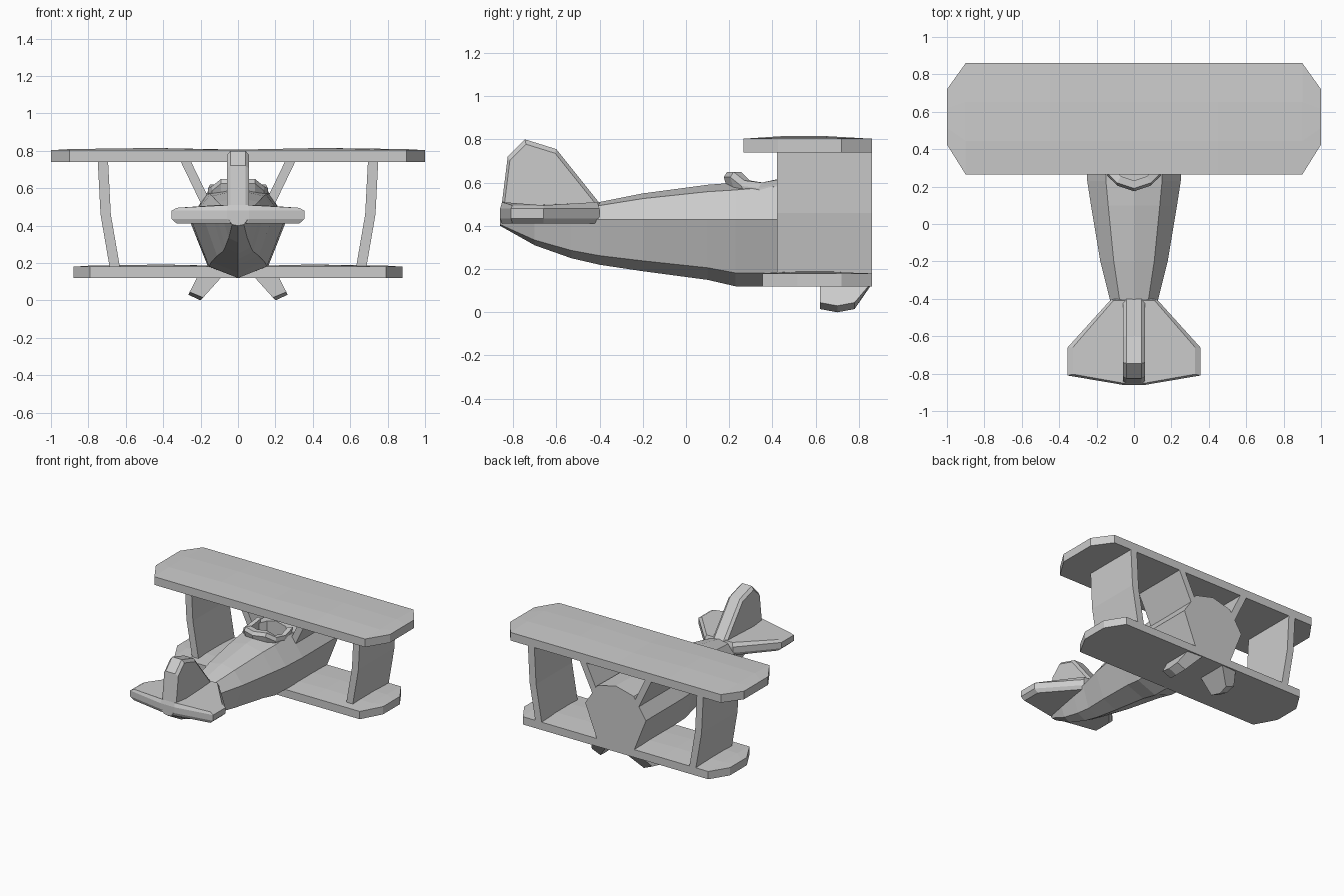
import bpy, bmesh

cube = bpy.data.objects.get("Cube")
if cube:
    bpy.data.objects.remove(cube, do_unlink=True)


def loft(name, rings):
    """Skin a row of matching closed cross-sections and cap both ends."""
    bm = bmesh.new()
    rows = [[bm.verts.new(p) for p in ring] for ring in rings]
    n = len(rows[0])
    for a, b in zip(rows, rows[1:]):
        for i in range(n):
            j = (i + 1) % n
            bm.faces.new((a[i], a[j], b[j], b[i]))
    bm.faces.new(rows[0])
    bm.faces.new(rows[-1])
    bmesh.ops.recalc_face_normals(bm, faces=bm.faces)
    mesh = bpy.data.meshes.new(name)
    bm.to_mesh(mesh)
    bm.free()
    obj = bpy.data.objects.new(name, mesh)
    bpy.context.collection.objects.link(obj)
    return obj


def pair(name, rings):
    """Build a part on the left and its mirror image on the right."""
    for side, s in (("left", 1), ("right", -1)):
        loft(f"{side}_{name}", [[(s * x, y, z) for x, y, z in r] for r in rings])


def wing(name, span, back, front, low, high):
    """Flat slab with clipped corners and a slightly crowned top."""
    half = [(0, back, front, 0.003), (span * 0.45, back, front, 0.012),
            (span * 0.9, back, front, 0.006),
            (span, back + 0.16, front - 0.14, 0)]
    stations = [(-x, b, f, c) for x, b, f, c in half[:0:-1]] + half
    loft(name, [[(x, b, low), (x, f, low), (x, f, high),
                 (x, b * 0.35 + f * 0.65, high + c),
                 (x, b * 0.7 + f * 0.3, high + c), (x, b, high)]
                for x, b, f, c in stations])


# Fuselage: y, half width, deck height, keel height
stations = [(0.86, 0.26, 0.63, 0.12), (0.42, 0.26, 0.62, 0.12),
            (0.23, 0.25, 0.60, 0.12), (0.10, 0.23, 0.59, 0.15),
            (-0.20, 0.18, 0.55, 0.19), (-0.40, 0.13, 0.51, 0.22),
            (-0.53, 0.11, 0.49, 0.25), (-0.70, 0.08, 0.47, 0.31),
            (-0.86, 0.05, 0.44, 0.40)]
rings = []
for y, w, top, keel in stations:
    mid = 0.43
    chine = keel + 0.2 * (mid - keel)
    shoulder = top - 0.2 * (top - mid)
    left = [(w * 0.62, y, chine), (w, y, mid), (w * 0.6, y, shoulder)]
    right = [(-x, py, z) for x, py, z in reversed(left)]
    rings.append([(0, y, keel)] + left + [(0, y, top)] + right)
fuselage = loft("fuselage", rings)

# Open cockpit cut into the deck
plan = [(0, 0.21), (0.09, 0.24), (0.125, 0.29), (0.125, 0.42), (0.08, 0.47),
        (-0.08, 0.47), (-0.125, 0.42), (-0.125, 0.29), (-0.09, 0.24)]
cutter = loft("cockpit_cutter", [[(x, y, z) for x, y in plan] for z in (0.5, 0.8)])
cutter.hide_render = True
cut = fuselage.modifiers.new("cockpit", "BOOLEAN")
cut.operation = "DIFFERENCE"
cut.solver = "EXACT"
cut.object = cutter
bpy.context.view_layer.objects.active = fuselage
bpy.ops.object.modifier_apply(modifier=cut.name)
bpy.data.objects.remove(cutter, do_unlink=True)

# Raised cockpit rim, high at the rear: x, y, top
half = [(0, 0.19, 0.65), (0.09, 0.22, 0.65), (0.14, 0.27, 0.61),
        (0.16, 0.35, 0.60), (0.15, 0.46, 0.62)]
path = [(-x, y, z) for x, y, z in half[:0:-1]] + half
rim = []
for x, y, z in path:
    ix, iy = x * 0.78, 0.38 + (y - 0.38) * 0.78
    rim.append([(x, y + 0.01, 0.54), (x, y - 0.015, z - 0.025), (x, y, z),
                (ix, iy, z), (ix, iy, 0.54)])
loft("cockpit_rim", rim)

# Wings
wing("upper_wing", 1.0, 0.265, 0.86, 0.74, 0.803)
wing("lower_wing", 0.88, 0.355, 0.86, 0.12, 0.18)


def strut(name, line, thick, back, front):
    pair(name, [[(x, back, z), (x + thick, back, z),
                 (x + thick, front, z), (x, front, z)] for x, z in line])


# Broad wing struts
strut("outer_strut", [(0.63, 0.17), (0.68, 0.46), (0.695, 0.75)], 0.055, 0.42, 0.86)
strut("cabane_strut", [(0.12, 0.47), (0.255, 0.75)], 0.055, 0.42, 0.86)

# Landing legs, splayed outwards
profile = [(0.62, 0.13), (0.62, 0.015), (0.70, 0), (0.78, 0.015), (0.86, 0.13)]
inner = [(0.2 - 0.9 * z, y, z) for y, z in profile]
outer = [(0.265 - 0.42 * z, y, min(z + 0.03, 0.14)) for y, z in profile]
pair("landing_leg", [inner, outer])

# Tailplane with chamfered rim
edge = [(0.12, -0.40), (0.355, -0.66), (0.355, -0.81), (0.06, -0.86)]
outline = edge + [(-x, y) for x, y in reversed(edge)]


def layer(scale, z, crown=0):
    return [(x * scale, -0.64 + (y + 0.64) * (1 + scale) / 2,
             z + (crown if abs(x) < 0.2 else 0)) for x, y in outline]


loft("tailplane", [layer(0.92, 0.41), layer(1, 0.435),
                   layer(1, 0.48), layer(0.92, 0.495, 0.015)])

# Tail fin, thicker inside its narrow rim
fin = [(-0.40, 0.48), (-0.40, 0.505), (-0.60, 0.755), (-0.745, 0.80),
       (-0.825, 0.72), (-0.855, 0.48)]


def fin_layer(x, shrink):
    return [(x, -0.68 + (y + 0.68) * shrink, 0.48 + (z - 0.48) * shrink)
            for y, z in fin]


loft("tail_fin", [fin_layer(-0.06, 0.93), fin_layer(-0.04, 1),
                  fin_layer(0.04, 1), fin_layer(0.06, 0.93)])
